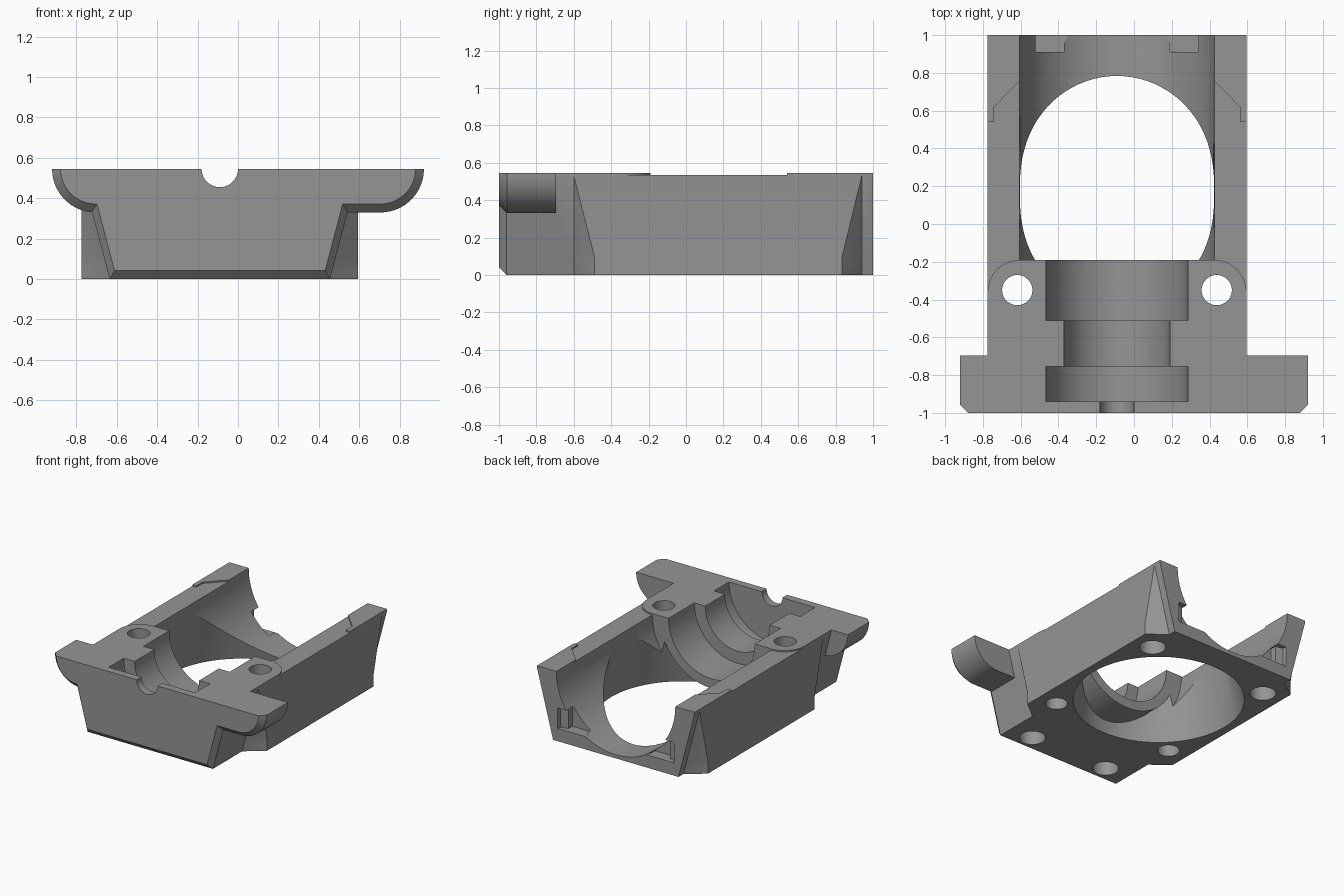
import bpy, bmesh, math

if "Cube" in bpy.data.objects:
    bpy.data.objects.remove(bpy.data.objects["Cube"])

CX, TOP = -0.09, 0.545
grey = bpy.data.materials.new("grey")
grey.diffuse_color = (0.30, 0.30, 0.30, 1)
grey.use_nodes = True
grey.node_tree.nodes["Principled BSDF"].inputs["Base Color"].default_value = grey.diffuse_color


def to_object(name, bm):
    bmesh.ops.remove_doubles(bm, verts=bm.verts, dist=1e-4)
    bmesh.ops.triangulate(bm, faces=[f for f in bm.faces if len(f.verts) == 4])
    bmesh.ops.recalc_face_normals(bm, faces=bm.faces)
    me = bpy.data.meshes.new(name)
    bm.to_mesh(me)
    bm.free()
    me.materials.append(grey)
    ob = bpy.data.objects.new(name, me)
    bpy.context.collection.objects.link(ob)
    return ob


def loft(name, rings):
    """Closed solid through rings with equal point counts."""
    bm = bmesh.new()
    vs = [[bm.verts.new(p) for p in r] for r in rings]
    n = len(rings[0])
    for a, b in zip(vs, vs[1:]):
        for i in range(n):
            j = (i + 1) % n
            bm.faces.new((a[i], a[j], b[j], b[i]))
    bm.faces.new(vs[0])
    bm.faces.new(vs[-1])
    return to_object(name, bm)


def circle(r, n=96):
    return [(r * math.cos(2 * math.pi * i / n), r * math.sin(2 * math.pi * i / n)) for i in range(n)]


def rod_y(name, r, y0, y1):
    return loft(name, [[(CX + x, y, TOP + z) for x, z in circle(r)] for y in (y0, y1)])


def cone_z(name, x, y, r0, r1, z0, z1, n=48):
    return loft(name, [[(x + a, y + b, z) for a, b in circle(r, n)] for r, z in ((r0, z0), (r1, z1))])


def prism(name, pts, z0, z1):
    return loft(name, [[(x, y, z) for x, y in pts] for z in (z0, z1)])


def combine(target, tool, op):
    m = target.modifiers.new(op, 'BOOLEAN')
    m.operation, m.object, m.solver = op, tool, 'EXACT'
    bpy.context.view_layer.objects.active = target
    bpy.ops.object.modifier_apply(modifier=m.name)
    bpy.data.objects.remove(tool)


# Body: tapered core with wider flanks that blend in at both ends
def body_ring(z):
    t = 0.545 + 0.14 * min(z, 0.53) / 0.53
    k = min(max((z - 0.1) / 0.43, 0), 1)
    yf = -0.96 if z == 0 else -1
    half = [(t - 0.035, yf), (t, -0.96), (t, -0.6), (0.685, -0.49 - 0.11 * k),
            (0.685, 0.835 + 0.105 * k), (t, 0.94), (t, 1)]
    pts = half + [(-x, y) for x, y in reversed(half)]
    return [(CX + x, y, z) for x, y in pts]


body = loft("housing", [body_ring(z) for z in (0, 0.042, 0.1, 0.53, TOP)])


# Front flange with rounded lower corners and a bevelled front
def flange_ring(y, inset):
    r = 0.215 - inset
    arc = [(0.705 + r * math.cos(a), TOP - r * math.sin(a))
           for a in (math.pi / 2 * i / 20 for i in range(21))]
    return [(x, y, z) for x, z in arc + [(-x, z) for x, z in reversed(arc)]]


flange = loft("flange", [flange_ring(-1, 0.042), flange_ring(-0.957, 0), flange_ring(-0.695, 0)])
combine(body, flange, 'UNION')

# Large trough and stepped seats along the length
for r, y0, y1 in ((0.517, -0.19, 1.1), (0.375, -0.51, -0.1), (0.28, -0.8, -0.45),
                  (0.375, -0.94, -0.755), (0.09, -1.1, -0.9)):
    combine(body, rod_y("seat_cutter", r, y0, y1), 'DIFFERENCE')

# Tapered opening in the floor, leaving a shell under the seat
opening = cone_z("opening_cutter", CX, 0.17, 0.63, 0.515, -0.05, 0.5, 96)
combine(opening, rod_y("seat_shell", 0.45, -0.9, -0.19), 'DIFFERENCE')
combine(body, opening, 'DIFFERENCE')

for s in (-1, 1):
    # Bolt holes: through the ears, blind under the front and back
    combine(body, cone_z("ear_hole", CX + s * 0.528, -0.35, 0.08, 0.08, -0.1, 0.7), 'DIFFERENCE')
    combine(body, cone_z("back_hole", CX + s * 0.52, 0.72, 0.095, 0.095, -0.1, 0.2), 'DIFFERENCE')
    combine(body, cone_z("front_hole", CX + s * 0.345, -0.84, 0.095, 0.095, -0.1, 0.2), 'DIFFERENCE')

    # Lowered rail tops behind the rounded ears
    ear = [(0.515 + 0.17 * math.cos(a), -0.36 + 0.17 * math.sin(a))
           for a in (math.pi / 2 * i / 12 for i in range(13))]
    rail = ear + [(0.4, -0.19), (0.4, 0.64), (0.517, 0.755), (0.65, 0.62),
                  (0.65, 0.54), (0.8, 0.54), (0.8, -0.36)]
    combine(body, prism("rail_cutter", [(CX + s * x, y) for x, y in rail], 0.534, 0.7), 'DIFFERENCE')

    # Small stepped pockets at the open end
    notch = [(0.28, 0.91), (0.44, 0.91), (0.44, 0.957), (0.5, 0.97), (0.52, 1.1), (0.2, 1.1), (0.28, 0.957)]
    combine(body, prism("pocket_cutter", [(CX + s * x, y) for x, y in notch], 0.1, 0.26), 'DIFFERENCE')

bpy.ops.object.select_all(action='DESELECT')
body.select_set(True)
bpy.context.view_layer.objects.active = body
bpy.ops.object.shade_smooth_by_angle(angle=math.radians(25))
